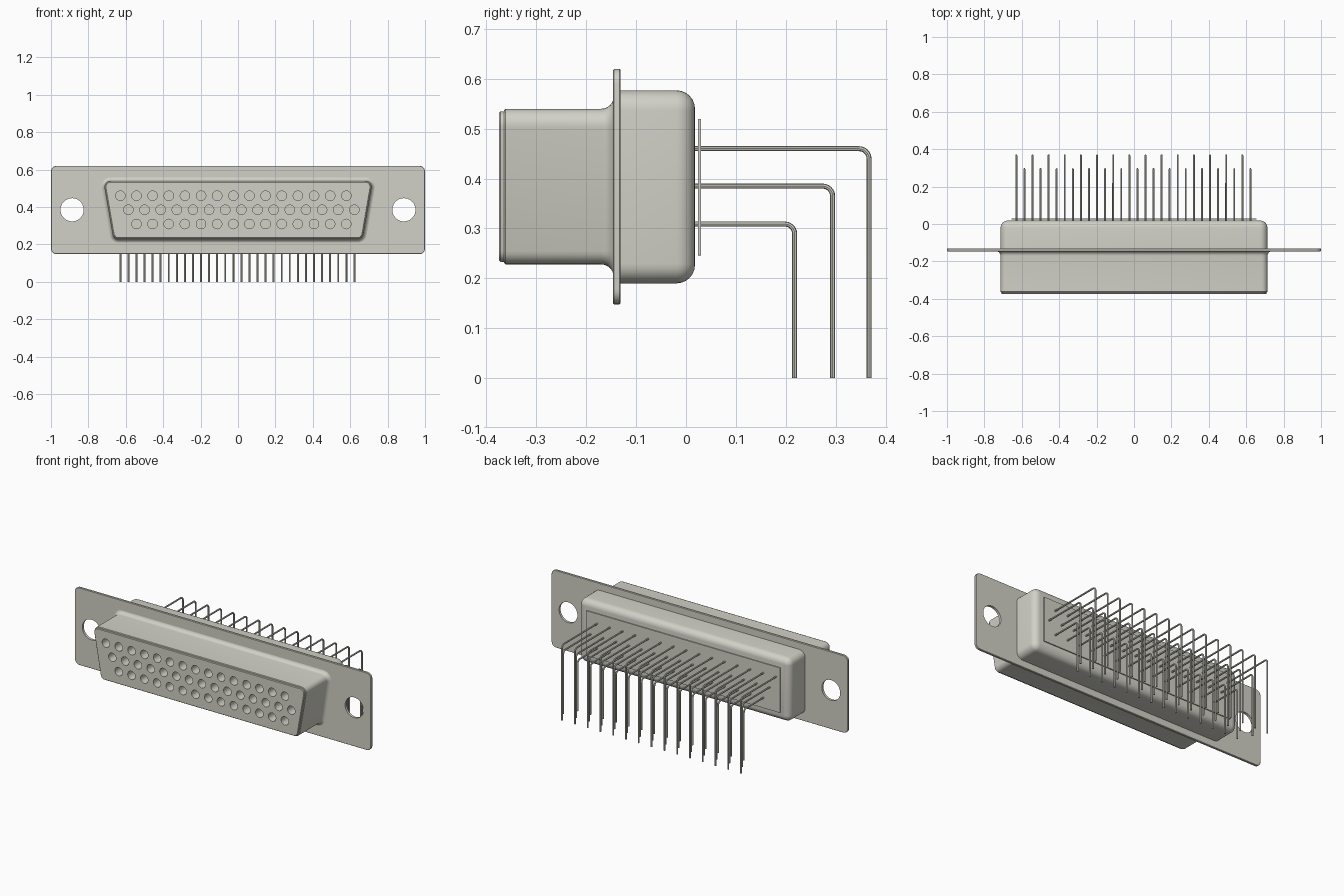
import bpy, bmesh, math
from mathutils import Vector

cube = bpy.data.objects.get("Cube")
if cube:
    bpy.data.objects.remove(cube)

metal = bpy.data.materials.new("warm_grey_metal")
metal.use_nodes = True
COLOUR = (0.645, 0.638, 0.572, 1)
metal.diffuse_color = COLOUR
metal.node_tree.nodes["Principled BSDF"].inputs["Base Color"].default_value = COLOUR

MID_Z = 0.385
PITCH = 0.0863
# rows of contacts: height, first x, count, depth at which the tail drops
ROWS = [(0.460, -0.629, 15, 0.367),
        (0.385, -0.586, 15, 0.294),
        (0.309, -0.543, 14, 0.218)]


def activate(obj):
    bpy.ops.object.select_all(action='DESELECT')
    obj.select_set(True)
    bpy.context.view_layer.objects.active = obj


def smooth(obj):
    activate(obj)
    bpy.ops.object.shade_smooth_by_angle(angle=math.radians(32))


def finish(name, bm):
    bmesh.ops.recalc_face_normals(bm, faces=bm.faces)
    mesh = bpy.data.meshes.new(name)
    bm.to_mesh(mesh)
    bm.free()
    mesh.materials.append(metal)
    obj = bpy.data.objects.new(name, mesh)
    bpy.context.collection.objects.link(obj)
    return obj


def outline(corners, radius, offset, steps=6):
    """Rounded convex outline (counter-clockwise x, z corners), grown by offset."""
    pts = []
    n = len(corners)
    for i in range(n):
        p = Vector(corners[i])
        a = (p - Vector(corners[i - 1])).normalized()
        b = (Vector(corners[(i + 1) % n]) - p).normalized()
        n1, n2 = Vector((a.y, -a.x)), Vector((b.y, -b.x))
        centre = p - (n1 + n2) * radius / (1 + n1.dot(n2))
        start = math.atan2(n1.y, n1.x)
        turn = math.acos(max(-1, min(1, n1.dot(n2))))
        for k in range(steps + 1):
            t = start + turn * k / steps
            pts.append(centre + Vector((math.cos(t), math.sin(t))) * (radius + offset))
    return pts


def loft(name, corners, radius, profile):
    """Sweep an outline along y; profile lists (y, offset) pairs."""
    bm = bmesh.new()
    rings = [[bm.verts.new((p.x, y, p.y)) for p in outline(corners, radius, off)]
             for y, off in profile]
    for r1, r2 in zip(rings, rings[1:]):
        for i in range(len(r1)):
            j = (i + 1) % len(r1)
            bm.faces.new((r1[i], r1[j], r2[j], r2[i]))
    bm.faces.new(rings[0])
    bm.faces.new(rings[-1])
    return finish(name, bm)


def drill(obj, holes, radius, y0, y1, sides):
    """Cut round holes along y at the given (x, z) centres."""
    bm = bmesh.new()
    for x, z in holes:
        ring = [(x + radius * math.cos(2 * math.pi * k / sides),
                 z + radius * math.sin(2 * math.pi * k / sides)) for k in range(sides)]
        a = [bm.verts.new((px, y0, pz)) for px, pz in ring]
        b = [bm.verts.new((px, y1, pz)) for px, pz in ring]
        bm.faces.new(a)
        bm.faces.new(b)
        for i in range(sides):
            j = (i + 1) % sides
            bm.faces.new((a[i], a[j], b[j], b[i]))
    cutter = finish("hole_cutter", bm)
    cutter.hide_render = True
    mod = obj.modifiers.new("holes", 'BOOLEAN')
    mod.operation = 'DIFFERENCE'
    mod.solver = 'EXACT'
    mod.object = cutter
    activate(obj)
    bpy.ops.object.modifier_apply(modifier=mod.name)
    bpy.data.objects.remove(cutter)


def rect(half_x, z0, z1):
    return [(-half_x, z0), (half_x, z0), (half_x, z1), (-half_x, z1)]


def quarter(count=6):
    return [math.pi / 2 * k / count for k in range(count + 1)]


# mounting flange with two screw holes
flange = loft("mounting_flange", rect(1.0, 0.148, 0.62), 0.03,
              [(-0.146, -0.002), (-0.144, 0), (-0.133, 0), (-0.131, -0.002)])
drill(flange, [(-0.887, MID_Z), (0.887, MID_Z)], 0.062, -0.2, -0.08, 40)
smooth(flange)

# trapezoid shell flaring into the flange
trapezoid = [(-0.666, 0.228), (0.666, 0.228), (0.72, 0.54), (-0.72, 0.54)]
FLARE = 0.025
flare = [(-0.145 - FLARE * math.sin(t), FLARE * (1 - math.cos(t))) for t in reversed(quarter())]
flare = [(-0.145 - FLARE + FLARE * math.sin(t), FLARE * (1 - math.cos(t))) for t in quarter()]
shell = loft("front_shell", trapezoid, 0.032,
             [(-0.365, -0.003), (-0.362, 0)] + flare)
drill(shell, [(x0 + PITCH * i, z) for z, x0, n, _ in ROWS for i in range(n)],
      0.0255, -0.45, -0.28, 24)
smooth(shell)

# contact insert at the mouth of the shell
insert = loft("contact_insert", trapezoid, 0.032,
              [(-0.375, -0.008), (-0.372, -0.005), (-0.365, -0.005)])
drill(insert, [(x0 + PITCH * i, z) for z, x0, n, _ in ROWS for i in range(n)],
      0.0255, -0.45, -0.28, 24)
smooth(insert)

# rear housing with rounded back edges
R = 0.037
housing = loft("rear_housing", rect(0.713, 0.19, 0.577), 0.04,
               [(-0.133, 0)] + [(0.018 - R + R * math.sin(t), R * (math.cos(t) - 1))
                                for t in quarter()])
smooth(housing)

# thin plate behind the housing
loft("rear_plate", rect(0.655, 0.246, 0.52), 0.002, [(0.024, 0), (0.030, 0)])

# bent solder tails, one object for each row
BEND = 0.02
for label, (z, x0, count, drop_y) in zip(("upper", "middle", "lower"), ROWS):
    curve = bpy.data.curves.new(label + "_pins", 'CURVE')
    curve.dimensions = '3D'
    curve.bevel_depth = 0.005
    curve.bevel_resolution = 2
    curve.use_fill_caps = True
    curve.materials.append(metal)
    path = [(0.0, z)]
    path += [(drop_y - BEND + BEND * math.sin(t), z - BEND + BEND * math.cos(t))
             for t in quarter()]
    path.append((drop_y, 0.0))
    for i in range(count):
        spline = curve.splines.new('POLY')
        spline.points.add(len(path) - 1)
        for point, (y, h) in zip(spline.points, path):
            point.co = (x0 + PITCH * i, y, h, 1)
    pins = bpy.data.objects.new(label + "_pins", curve)
    bpy.context.collection.objects.link(pins)
    activate(pins)
    bpy.ops.object.convert(target='MESH')
    smooth(bpy.context.view_layer.objects.active)
